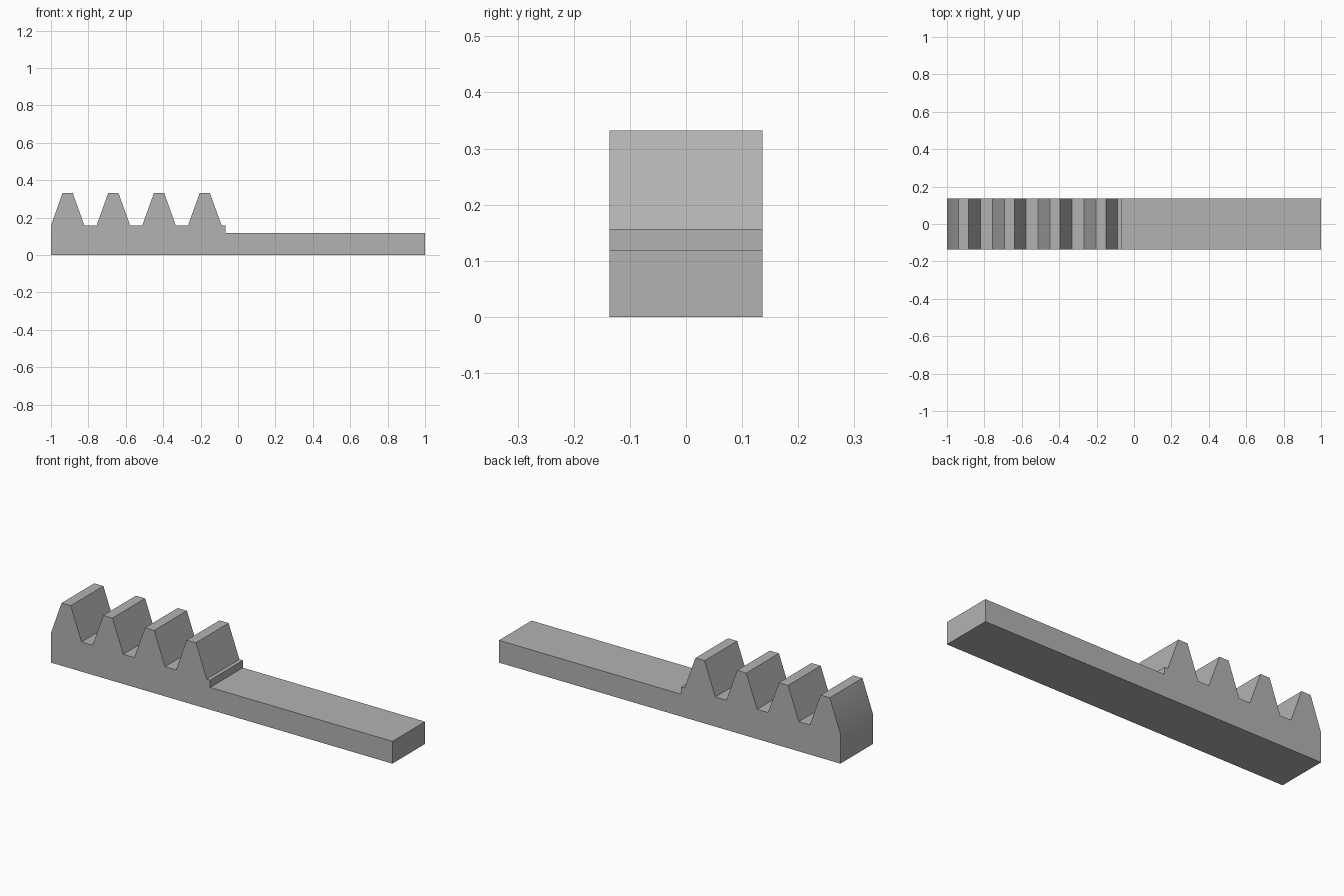
import bpy
import bmesh
import math

cube = bpy.data.objects.get("Cube")
if cube:
    bpy.data.objects.remove(cube, do_unlink=True)

# Plain grey material
GREY = (0.45, 0.45, 0.45, 1.0)
mat = bpy.data.materials.new("plain grey")
mat.use_nodes = True
mat.diffuse_color = GREY
mat.node_tree.nodes["Principled BSDF"].inputs["Base Color"].default_value = GREY

# Rack dimensions
HALF_DEPTH = 0.1365
ROOT_Z, TIP_Z, BAR_Z = 0.157, 0.332, 0.118
PITCH, FIRST_TOOTH = 0.2445, -0.911
HALF_TIP, HALF_ROOT = 0.027, 0.09
STEP_X = -0.067


def rack_profile():
    """Side outline: bar, step and a row of trapezoid teeth."""
    pts = [(-1, 0), (1, 0), (1, BAR_Z), (STEP_X, BAR_Z), (STEP_X, ROOT_Z)]
    for i in reversed(range(4)):
        c = FIRST_TOOTH + i * PITCH
        pts += [(c + HALF_ROOT, ROOT_Z), (c + HALF_TIP, TIP_Z),
                (c - HALF_TIP, TIP_Z), (max(c - HALF_ROOT, -1), ROOT_Z)]
    return pts


# Extrude the outline through the depth
bm = bmesh.new()
face = bm.faces.new([bm.verts.new((x, -HALF_DEPTH, z)) for x, z in rack_profile()])
result = bmesh.ops.extrude_face_region(bm, geom=[face])
moved = [g for g in result["geom"] if isinstance(g, bmesh.types.BMVert)]
bmesh.ops.translate(bm, verts=moved, vec=(0, 2 * HALF_DEPTH, 0))
bmesh.ops.recalc_face_normals(bm, faces=bm.faces)

mesh = bpy.data.meshes.new("gear_rack")
bm.to_mesh(mesh)
bm.free()
mesh.materials.append(mat)
rack = bpy.data.objects.new("gear_rack", mesh)
bpy.context.collection.objects.link(rack)

# Soften only the shallow bend at the end of the rack
bpy.ops.object.select_all(action="DESELECT")
rack.select_set(True)
bpy.context.view_layer.objects.active = rack
bpy.ops.object.shade_smooth_by_angle(angle=math.radians(30))
